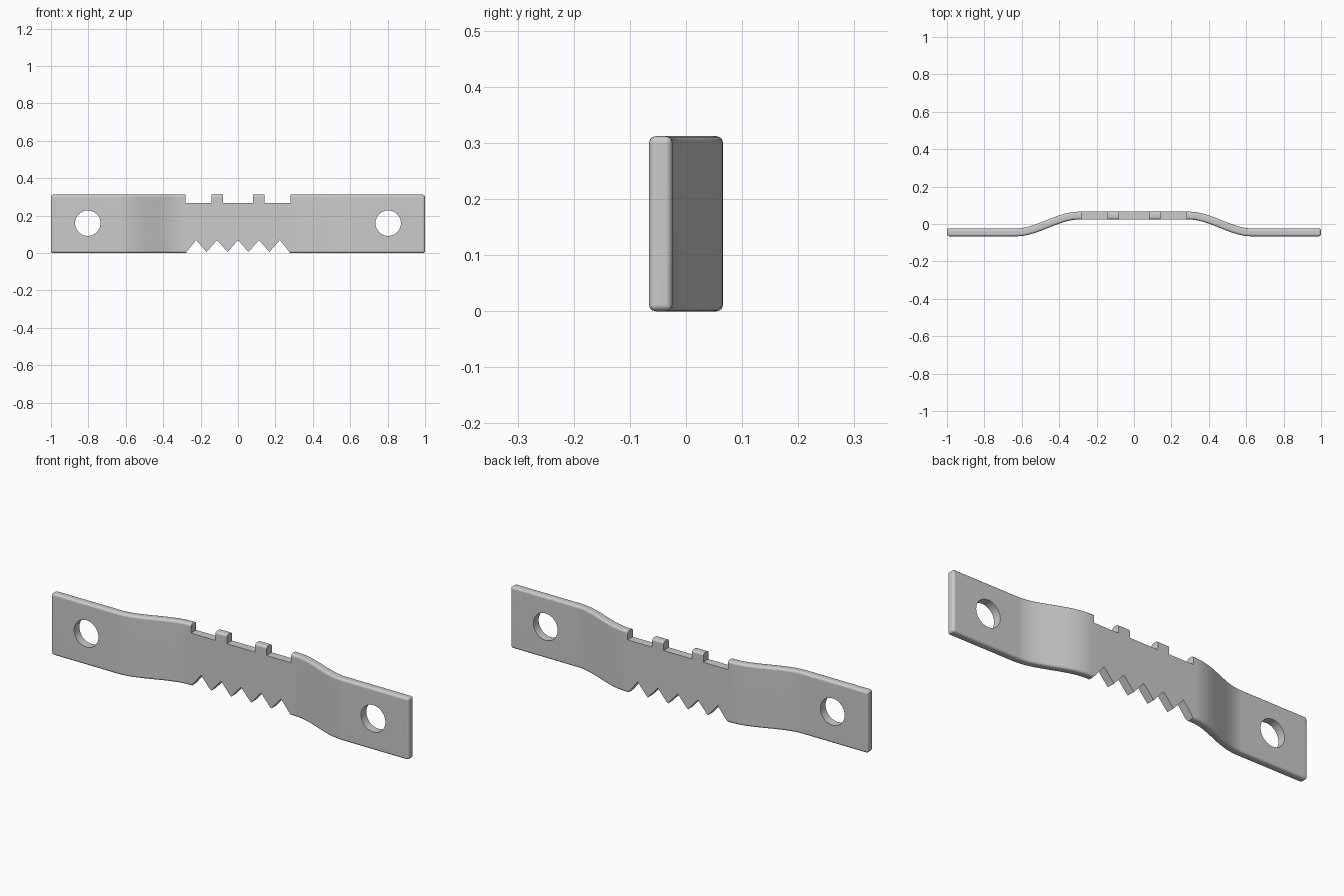
import bpy, bmesh, math

if "Cube" in bpy.data.objects:
    bpy.data.objects.remove(bpy.data.objects["Cube"])

H, T = 0.312, 0.042          # plate height and thickness
Y0, Y1 = -0.045, 0.045       # centre line of the end tabs and raised middle
XA, XB = 0.295, 0.63         # where the bend starts and ends


def new_object(name, bm):
    bmesh.ops.recalc_face_normals(bm, faces=bm.faces)
    me = bpy.data.meshes.new(name)
    bm.to_mesh(me)
    bm.free()
    ob = bpy.data.objects.new(name, me)
    bpy.context.collection.objects.link(ob)
    return ob


def centre(x):
    t = min(max((XB - abs(x)) / (XB - XA), 0), 1)
    return Y0 + (Y1 - Y0) * t * t * (3 - 2 * t)


# Bent strip: a rectangular section swept along the centre line
half = [XA + (XB - XA) * i / 16 for i in range(17)] + [1.0]
xs = [-x for x in reversed(half)] + half
bm = bmesh.new()
rings = []
for x in xs:
    s = (centre(x + 1e-4) - centre(x - 1e-4)) / 2e-4
    k = math.hypot(1, s)
    nx, ny = -s / k * T / 2, T / 2 / k
    y = centre(x)
    rings.append([bm.verts.new((x + d * nx, y + d * ny, z))
                  for d, z in ((-1, 0), (1, 0), (1, H), (-1, H))])
for a, b in zip(rings, rings[1:]):
    for i in range(4):
        j = (i + 1) % 4
        bm.faces.new((a[i], a[j], b[j], b[i]))
bm.faces.new(rings[0])
bm.faces.new(rings[-1])
plate = new_object("hanger_plate", bm)

# Rounded outer edges
bev = plate.modifiers.new("round_edges", 'BEVEL')
bev.width = 0.012
bev.segments = 3
bev.limit_method = 'ANGLE'
bev.angle_limit = math.radians(60)


def cutter(name, pts):
    """Prism through the plate along y from an x-z outline."""
    bm = bmesh.new()
    f = bm.faces.new([bm.verts.new((x, -0.3, z)) for x, z in pts])
    ext = bmesh.ops.extrude_face_region(bm, geom=[f])
    for v in ext["geom"]:
        if isinstance(v, bmesh.types.BMVert):
            v.co.y = 0.3
    ob = new_object(name, bm)
    ob.hide_render = True
    mod = plate.modifiers.new(name, 'BOOLEAN')
    mod.operation = 'DIFFERENCE'
    mod.solver = 'EXACT'
    mod.object = ob
    return ob


cutters = []
# Sawtooth lower edge
saw = [(-0.28, -0.1), (-0.28, 0.0)]
for i in range(5):
    x = -0.224 + 0.112 * i
    saw += [(x, 0.07), (x + 0.056, 0.006 if i < 4 else 0.0)]
cutters.append(cutter("saw_cut", saw + [(0.28, -0.1)]))

# Notches in the upper edge, leaving two tabs
for a, b in ((-0.28, -0.143), (-0.079, 0.079), (0.143, 0.28)):
    cutters.append(cutter("notch_cut", [(a, 0.268), (b, 0.268), (b, 0.4), (a, 0.4)]))

# Nail holes
for cx in (-0.803, 0.803):
    cutters.append(cutter("hole_cut", [
        (cx + 0.068 * math.cos(2 * math.pi * i / 40), 0.16 + 0.068 * math.sin(2 * math.pi * i / 40))
        for i in range(40)]))

# Bake the cuts and smooth the bends
dg = bpy.context.evaluated_depsgraph_get()
mesh = bpy.data.meshes.new_from_object(plate.evaluated_get(dg))
plate.modifiers.clear()
plate.data = mesh
for c in cutters:
    bpy.data.objects.remove(c)
bpy.context.view_layer.objects.active = plate
plate.select_set(True)
bpy.ops.object.shade_smooth_by_angle(angle=math.radians(40))
wn = plate.modifiers.new("clean_shading", 'WEIGHTED_NORMAL')
wn.keep_sharp = True
